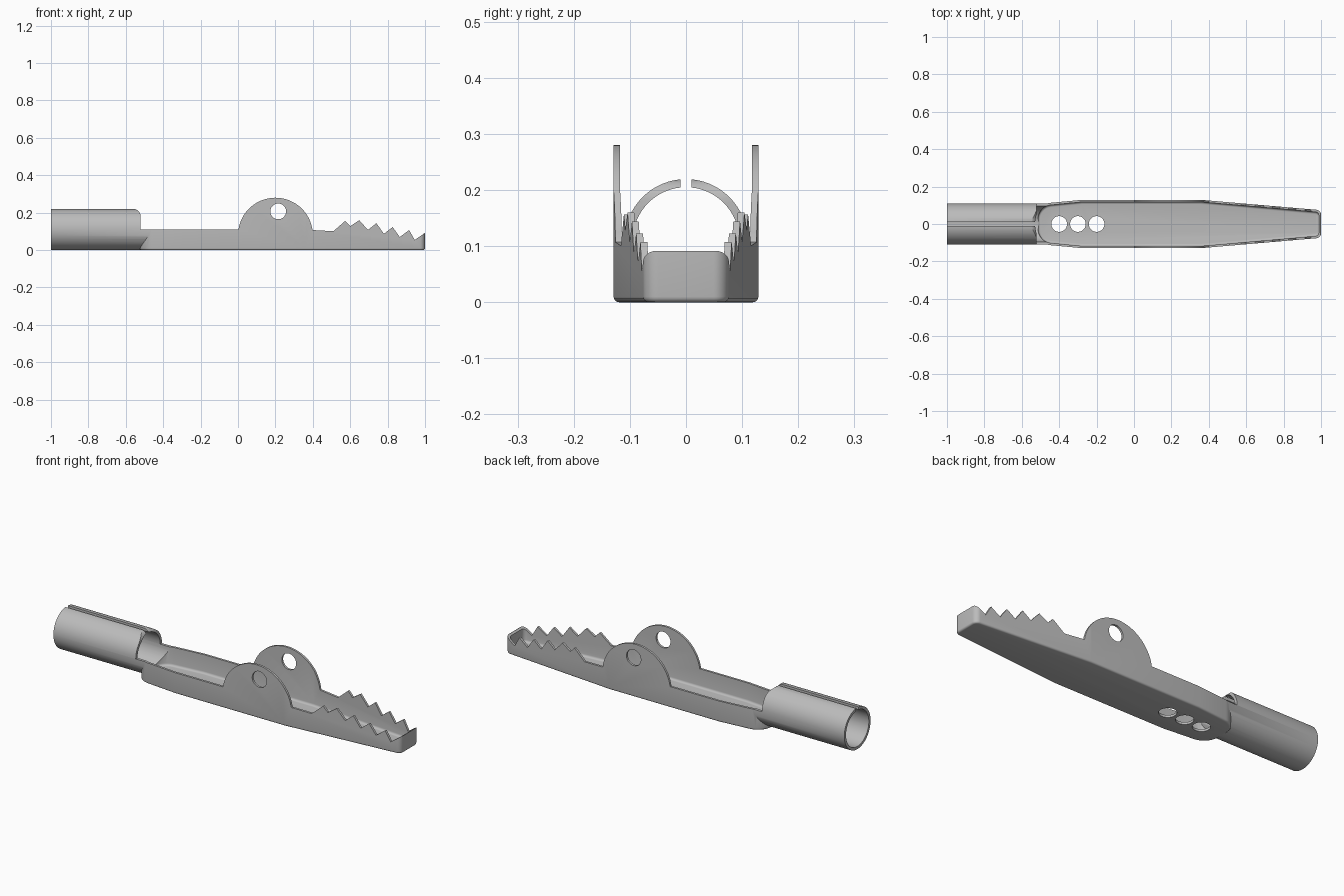
import bpy, bmesh
from math import pi, sin, cos, radians
from mathutils import Matrix, Vector

cube = bpy.data.objects.get("Cube")
if cube:
    bpy.data.objects.remove(cube, do_unlink=True)

steel = bpy.data.materials.new("grey steel")
steel.use_nodes = True
GREY = (0.5, 0.5, 0.5, 1)
steel.diffuse_color = GREY
steel.node_tree.nodes["Principled BSDF"].inputs["Base Color"].default_value = GREY


def make_object(name, bm):
    bmesh.ops.recalc_face_normals(bm, faces=bm.faces)
    mesh = bpy.data.meshes.new(name)
    bm.to_mesh(mesh)
    bm.free()
    obj = bpy.data.objects.new(name, mesh)
    bpy.context.collection.objects.link(obj)
    mesh.materials.append(steel)
    return obj


def prism(points, depth):
    """Closed outline of 3D points extruded along the depth vector."""
    bm = bmesh.new()
    face = bm.faces.new([bm.verts.new(p) for p in points])
    new = bmesh.ops.extrude_face_region(bm, geom=[face])["geom"]
    verts = [v for v in new if isinstance(v, bmesh.types.BMVert)]
    bmesh.ops.translate(bm, verts=verts, vec=Vector(depth))
    bmesh.ops.recalc_face_normals(bm, faces=bm.faces)
    return bm


def cylinder(name, radius, length, centre, axis, sides=64):
    bm = bmesh.new()
    turn = {"X": Matrix.Rotation(pi / 2, 4, "Y"),
            "Y": Matrix.Rotation(pi / 2, 4, "X"), "Z": Matrix()}[axis]
    bmesh.ops.create_cone(bm, cap_ends=True, segments=sides, radius1=radius,
                          radius2=radius, depth=length,
                          matrix=Matrix.Translation(centre) @ turn)
    return make_object(name, bm)


def tray_block(name, inset, floor, rear_round, nose_round, floor_round):
    """Tapered boat-shaped block with rounded ends and a rounded lower rim."""
    half = [(-0.525 + inset, 0.106 - inset), (-0.28, 0.129 - inset),
            (0.36, 0.129 - inset), (1 - inset, 0.074 - inset)]
    outline = half + [(x, -y) for x, y in reversed(half)]
    bm = prism([(x, y, floor) for x, y in outline], (0, 0, 0.4))
    for at_rear, radius in ((True, rear_round), (False, nose_round)):
        edges = [e for e in bm.edges
                 if abs(e.verts[0].co.z - e.verts[1].co.z) > 0.1
                 and (e.verts[0].co.x < -0.45 if at_rear else e.verts[0].co.x > 0.9)]
        bmesh.ops.bevel(bm, geom=edges, offset=radius, segments=8,
                        profile=0.5, affect="EDGES")
    rim = [e for e in bm.edges if all(v.co.z < floor + 0.001 for v in e.verts)]
    bmesh.ops.bevel(bm, geom=rim, offset=floor_round, segments=4,
                    profile=0.5, affect="EDGES")
    return make_object(name, bm)


def combine(target, tool, operation):
    mod = target.modifiers.new("cut", "BOOLEAN")
    mod.operation = operation
    mod.solver = "EXACT"
    mod.object = tool
    bpy.context.view_layer.update()
    graph = bpy.context.evaluated_depsgraph_get()
    mesh = bpy.data.meshes.new_from_object(target.evaluated_get(graph))
    target.modifiers.clear()
    target.data = mesh
    bpy.data.objects.remove(tool, do_unlink=True)


# Tray and cable sleeve, hollowed together so that they open into each other
clip = tray_block("clip_jaw", 0, 0, 0.075, 0.025, 0.01)
combine(clip, cylinder("sleeve", 0.1095, 0.56, (-0.72, 0, 0.11), "X"), "UNION")
combine(clip, tray_block("tray_hollow", 0.0115, 0.012, 0.068, 0.018, 0.012), "DIFFERENCE")
combine(clip, cylinder("sleeve_bore", 0.095, 0.7, (-0.79, 0, 0.11), "X"), "DIFFERENCE")

# Side silhouette: sleeve with rounded corner, low wall, pivot ear, teeth
side = [(-1.1, -0.1), (-1.1, 0.3), (-0.6, 0.3), (-0.6, 0.22)]
for i in range(9):
    a = radians(90 - i * 11.25)
    side.append((-0.56 + 0.04 * cos(a), 0.18 + 0.04 * sin(a)))
side += [(-0.52, 0.111), (0.002, 0.111)]
for i in range(41):
    a = radians(171 - i * 162 / 40)
    side.append((0.2 + 0.2 * cos(a), 0.08 + 0.2 * sin(a)))
side += [(0.4, 0.107), (0.51, 0.101), (0.573, 0.156), (0.6, 0.128),
         (0.648, 0.16), (0.695, 0.108), (0.74, 0.144), (0.78, 0.087),
         (0.827, 0.123), (0.865, 0.07), (0.915, 0.107), (0.945, 0.054),
         (0.998, 0.091), (1.1, 0.091), (1.1, -0.1)]
silhouette = make_object("silhouette", prism([(x, -0.3, z) for x, z in side], (0, 0.6, 0)))
combine(clip, silhouette, "INTERSECT")

# Seam along the top of the sleeve
seam = [(-1.1, -0.01, 0.15), (-0.5, -0.01, 0.15), (-0.5, 0.01, 0.15), (-1.1, 0.01, 0.15)]
combine(clip, make_object("seam", prism(seam, (0, 0, 0.2))), "DIFFERENCE")

# Pivot hole through both ears, and three holes in the floor
combine(clip, cylinder("pivot_hole", 0.042, 0.6, (0.215, 0, 0.207), "Y", 40), "DIFFERENCE")
for x in (-0.4, -0.3, -0.2):
    combine(clip, cylinder("floor_hole", 0.042, 0.08, (x, 0, 0.01), "Z", 40), "DIFFERENCE")

bpy.ops.object.select_all(action="DESELECT")
clip.select_set(True)
bpy.context.view_layer.objects.active = clip
bpy.ops.object.shade_smooth_by_angle(angle=radians(30))
